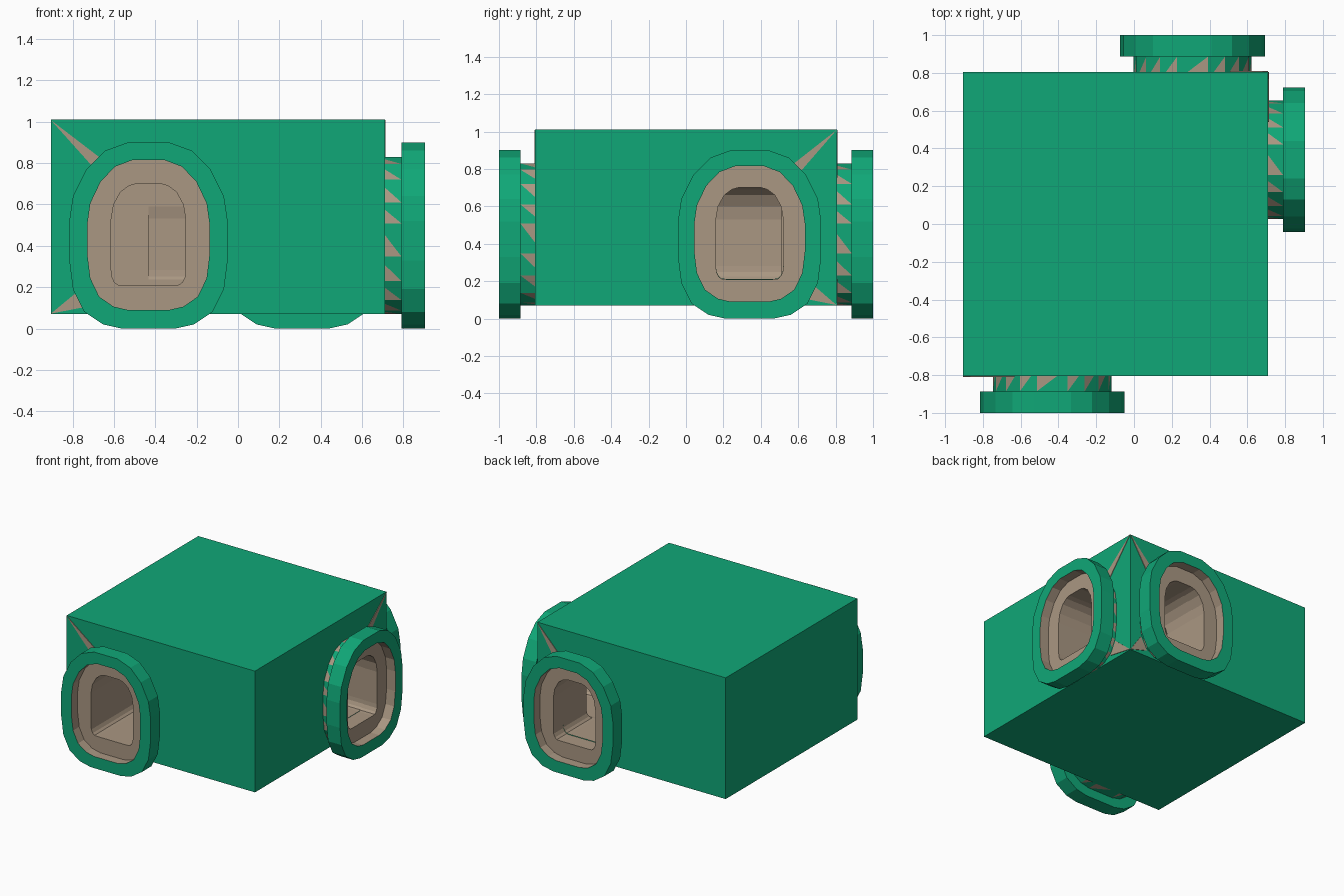
import bpy, bmesh
from math import radians
from mathutils import Matrix

if "Cube" in bpy.data.objects:
    bpy.data.objects.remove(bpy.data.objects["Cube"])


def material(name, rgb):
    m = bpy.data.materials.new(name)
    m.use_nodes = True
    m.diffuse_color = (*rgb, 1)
    m.node_tree.nodes["Principled BSDF"].inputs["Base Color"].default_value = (*rgb, 1)
    return m


green = material("green", (0.005, 0.39, 0.185))
beige = material("beige", (0.40, 0.31, 0.225))


def finish(bm, name, mats, matrix=Matrix()):
    bmesh.ops.recalc_face_normals(bm, faces=bm.faces)
    mesh = bpy.data.meshes.new(name)
    bm.to_mesh(mesh)
    bm.free()
    mesh.transform(matrix)
    ob = bpy.data.objects.new(name, mesh)
    for m in mats:
        mesh.materials.append(m)
    bpy.context.collection.objects.link(ob)
    return ob


# Half profiles (sideways, height), from bottom to top
RIM = [(.13, 0), (.22, .02), (.31, .08), (.365, .19), (.383, .33),
       (.383, .52), (.365, .64), (.30, .77), (.21, .86), (.10, .90)]
HOLE = [(.125, .21), (.15, .212), (.165, .225), (.177, .25), (.18, .28),
        (.18, .53), (.168, .60), (.135, .66), (.095, .69), (.06, .70)]


def full(half):
    return half + [(-u, z) for u, z in reversed(half)]


def fitted(width, low, high):
    """Rim outline resized to a half width and a height range."""
    return [(u * width / .383, low + z * (high - low) / .9) for u, z in RIM]


def ring(bm, half, d, lift=0):
    return [bm.verts.new((u, -d, z + lift)) for u, z in full(half)]


def skin(bm, a, b, mat):
    n = len(a)
    for i in range(n):
        j = (i + 1) % n
        bm.faces.new((a[i], a[j], b[j], b[i])).material_index = mat


def patterned_neck(bm, a, b):
    """Green band with one beige tooth in each panel."""
    n = len(a)
    mids = []
    for i in range(n):
        j = (i + 1) % n
        m = bm.verts.new(a[i].co.lerp(a[j].co, .35))
        mids.append(m)
        bm.faces.new((a[i], m, b[j], b[i])).material_index = 0
        bm.faces.new((m, a[j], b[j])).material_index = 1
    return mids


def portal(name, matrix, face):
    """Neck, flange and stepped mouth."""
    bm = bmesh.new()
    neck = fitted(.313, .07, .83)
    mouth = fitted(.295, .09, .815)
    loops = [ring(bm, half, face + d) for half, d in (
        (neck, 0), (neck, .08), (RIM, .08), (RIM, .195),
        (mouth, .195), (mouth, .12), (HOLE, .12), (HOLE, 0))]
    mids = patterned_neck(bm, loops[0], loops[1])
    for k in range(1, 7):
        skin(bm, loops[k], loops[k + 1], 0 if k < 4 else 1)
    a, b = loops[0], loops[-1]
    for i in range(len(a)):
        j = (i + 1) % len(a)
        bm.faces.new((a[i], b[i], b[j], a[j], mids[i])).material_index = 1
    finish(bm, name, [green, beige], matrix)


def wedge_plates(name, matrix, face, corner):
    """Thin beige slivers from the box corner to the neck."""
    bm = bmesh.new()
    side = 1 if corner > 0 else -1
    for tri in (((abs(corner), 1.008), (.20, .80), (.245, .755)),
                ((abs(corner), .072), (.305, .21), (.25, .115))):
        front = [bm.verts.new((side * u, -face - .004, z)) for u, z in tri]
        back = [bm.verts.new((side * u, -face + .002, z)) for u, z in tri]
        skin(bm, front, back, 0)
        bm.faces.new(front)
        bm.faces.new(back[::-1])
    finish(bm, name, [beige], matrix)


def tunnel(name, matrix, start, end, lift):
    bm = bmesh.new()
    a, b = ring(bm, HOLE, start, lift), ring(bm, HOLE, end, lift)
    skin(bm, a, b, 0)
    bm.faces.new(a)
    bm.faces.new(b[::-1])
    ob = finish(bm, name, [beige], matrix)
    ob.hide_render = True
    return ob


# Box body
bm = bmesh.new()
bmesh.ops.create_cube(bm, size=1)
body = finish(bm, "body", [green],
              Matrix.Translation((-.0975, 0, .54)) @ Matrix.Diagonal((1.615, 1.612, .94, 1)))

# name, turn, x, y, wall distance, tunnel end, corner offset
PORTALS = [("front", 0, -.433, 0, .806, -.51, -.472),
           ("left", 90, 0, .34, .71, -.433, .465),
           ("back", 180, .31, 0, .806, .34, -.40)]

for k, (name, turn, x, y, face, end, corner) in enumerate(PORTALS):
    matrix = Matrix.Translation((x, y, 0)) @ Matrix.Rotation(radians(turn), 4, 'Z')
    portal(name + "_portal", matrix, face)
    wedge_plates(name + "_wedges", matrix, face, corner)

    # Hollow the connected passages out of the body
    cutter = tunnel(name + "_tunnel_cutter", matrix, face + .05, end, .002 * k)
    mod = body.modifiers.new(name + "_tunnel", 'BOOLEAN')
    mod.operation = 'DIFFERENCE'
    mod.solver = 'EXACT'
    mod.material_mode = 'TRANSFER'
    mod.object = cutter
    bpy.context.view_layer.objects.active = body
    bpy.ops.object.modifier_apply(modifier=mod.name)
    bpy.data.objects.remove(cutter)
